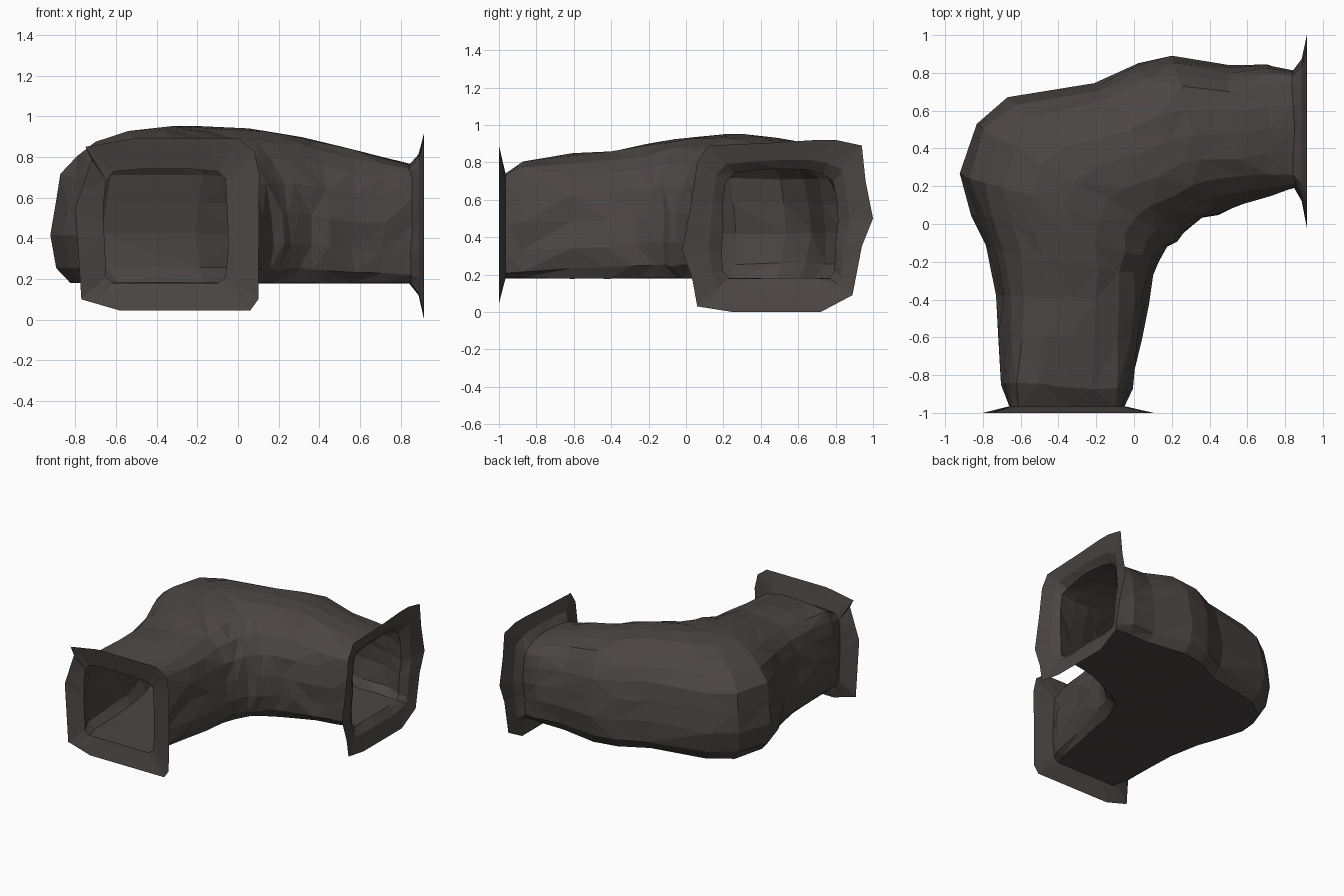
import bpy, bmesh, math, random
from mathutils import Vector

if "Cube" in bpy.data.objects:
    bpy.data.objects.remove(bpy.data.objects["Cube"])

random.seed(4)

rock = bpy.data.materials.new("dark rock grey")
rock.diffuse_color = (0.070, 0.061, 0.058, 1)
rock.use_nodes = True
rock.node_tree.nodes["Principled BSDF"].inputs["Base Color"].default_value = rock.diffuse_color

# Cross-sections (u: outer wall to inner wall, w: floor to ceiling)
MID = [(.08, 0), (.02, .10), (0, .32), (.015, .52), (.05, .70), (.11, .82), (.2, .92), (.34, .98),
       (.5, 1), (.66, .98), (.8, .91), (.9, .80), (.96, .65), (.99, .45), (1, .25), (.985, .09),
       (.93, 0), (.78, 0), (.6, 0), (.42, 0), (.24, 0)]
END = [(.08, 0), (.02, .05), (.01, .3), (0, .5), (0, .72), (.02, .90), (.08, .98), (.28, 1),
       (.5, 1), (.72, 1), (.92, .98), (.98, .92), (.99, .72), (1, .5), (1, .25), (.98, .05),
       (.92, 0), (.78, 0), (.6, 0), (.42, 0), (.24, 0)]

# Stations along the bend: outer x, y, inner x, y, ceiling height, roundness
STATIONS = [
    (-.66, -.965, -.05, -.965, .74, 0), (-.70, -.85, -.015, -.87, .81, .35),
    (-.715, -.6, .03, -.62, .845, .7), (-.72, -.38, .07, -.42, .865, .9),
    (-.78, -.12, .10, -.28, .90, 1), (-.85, .05, .14, -.19, .92, 1),
    (-.92, .27, .18, -.13, .94, 1), (-.84, .53, .22, -.09, .945, 1),
    (-.66, .66, .26, -.05, .945, 1), (-.2, .75, .31, -.01, .94, 1),
    (.02, .85, .37, .03, .925, 1), (.2, .89, .44, .06, .90, 1),
    (.5, .84, .57, .105, .845, .9), (.7, .84, .72, .15, .80, .6),
    (.84, .81, .85, .19, .765, .3)]
FLOOR = .18

# Ragged rims of the two mouths
FRONT_RIM = [(-.77, .10), (-.58, .045), (.06, .045), (.10, .10), (.105, .72), (.08, .83),
             (0, .89), (-.52, .89), (-.75, .85), (-.72, .79), (-.80, .55)]
SIDE_RIM = [(.89, .09), (.72, 0), (.25, 0), (.06, .03), (.035, .17), (-.02, .33), (.03, .6),
            (.06, .8), (.12, .89), (.47, .905), (.52, .92), (.8, .92), (.94, .89), (.96, .7),
            (.98, .67), (1, .5), (.94, .35)]


def section(st, jitter):
    ox, oy, ix, iy, top, k = st
    pts = []
    for (ua, wa), (ub, wb) in zip(END, MID):
        u, w = ua + (ub - ua) * k, wa + (wb - wa) * k
        n = [random.uniform(-jitter, jitter) for _ in range(3)]
        pts.append(Vector((ox + (ix - ox) * u + n[0], oy + (iy - oy) * u + n[1],
                           FLOOR + (top - FLOOR) * w + n[2] * (.2 if w == 0 else .6))))
    return pts


def rim_ring(inner, poly):
    """Cast the 2D ring outwards on to the rim outline, then snap to its corners."""
    c = Vector((sum(p.x for p in inner), sum(p.y for p in inner))) / len(inner)
    poly = [Vector(p) for p in poly]
    out = []
    for p in inner:
        d, best = (p - c).normalized(), None
        for a, b in zip(poly, poly[1:] + poly[:1]):
            e = b - a
            den = d.x * e.y - d.y * e.x
            if abs(den) < 1e-9:
                continue
            q = a - c
            t = (q.x * e.y - q.y * e.x) / den
            s = (q.x * d.y - q.y * d.x) / den
            if t > 0 and -1e-6 <= s <= 1 + 1e-6:
                best = t if best is None else max(best, t)
        out.append(c + d * best)
    free = set(range(len(out)))
    for v in poly:
        i = min(free, key=lambda j: (out[j] - v).length)
        if (out[i] - v).length < .14:
            out[i] = v
            free.discard(i)
    return out


def loft(name, rings):
    bm = bmesh.new()
    rows = [[bm.verts.new(p) for p in r] for r in rings]
    n = len(rows[0])
    for a, b in zip(rows, rows[1:]):
        for j in range(n):
            k = (j + 1) % n
            q = (a[j], a[k], b[k], b[j])
            # Irregular diagonals give the chipped rock facets
            if random.random() < .5:
                tris = ((q[0], q[1], q[2]), (q[0], q[2], q[3]))
            else:
                tris = ((q[0], q[1], q[3]), (q[1], q[2], q[3]))
            for t in tris:
                bm.faces.new(t)
    bmesh.ops.recalc_face_normals(bm, faces=bm.faces)
    # Make the skin face outwards, judged by its roof
    roof = max(bm.faces, key=lambda f: f.calc_center_median().z * abs(f.normal.z))
    if name == "tunnel_shell" and roof.normal.z < 0:
        bmesh.ops.reverse_faces(bm, faces=bm.faces)
    me = bpy.data.meshes.new(name)
    bm.to_mesh(me)
    bm.free()
    me.materials.append(rock)
    ob = bpy.data.objects.new(name, me)
    bpy.context.collection.objects.link(ob)
    return ob


# Curved tunnel
last = len(STATIONS) - 1
rings = [section(s, 0 if i == 0 else .008 if i == last else .012) for i, s in enumerate(STATIONS)]
loft("tunnel_shell", rings)

# Front mouth flange
inner = rings[0]
outer = rim_ring([Vector((p.x, p.z)) for p in inner], FRONT_RIM)
loft("front_flange", [inner, [Vector((p.x, -1, p.y)) for p in outer]])

# Side mouth flange, flaring in two steps
inner = rings[-1]
outer = rim_ring([Vector((p.y, p.z)) for p in inner], SIDE_RIM)
outer = [Vector((.915, p.x, p.y)) for p in outer]
middle = [a.lerp(b, .33) for a, b in zip(inner, outer)]
for p in middle:
    p.x = .888
loft("side_flange", [inner, middle, outer])
